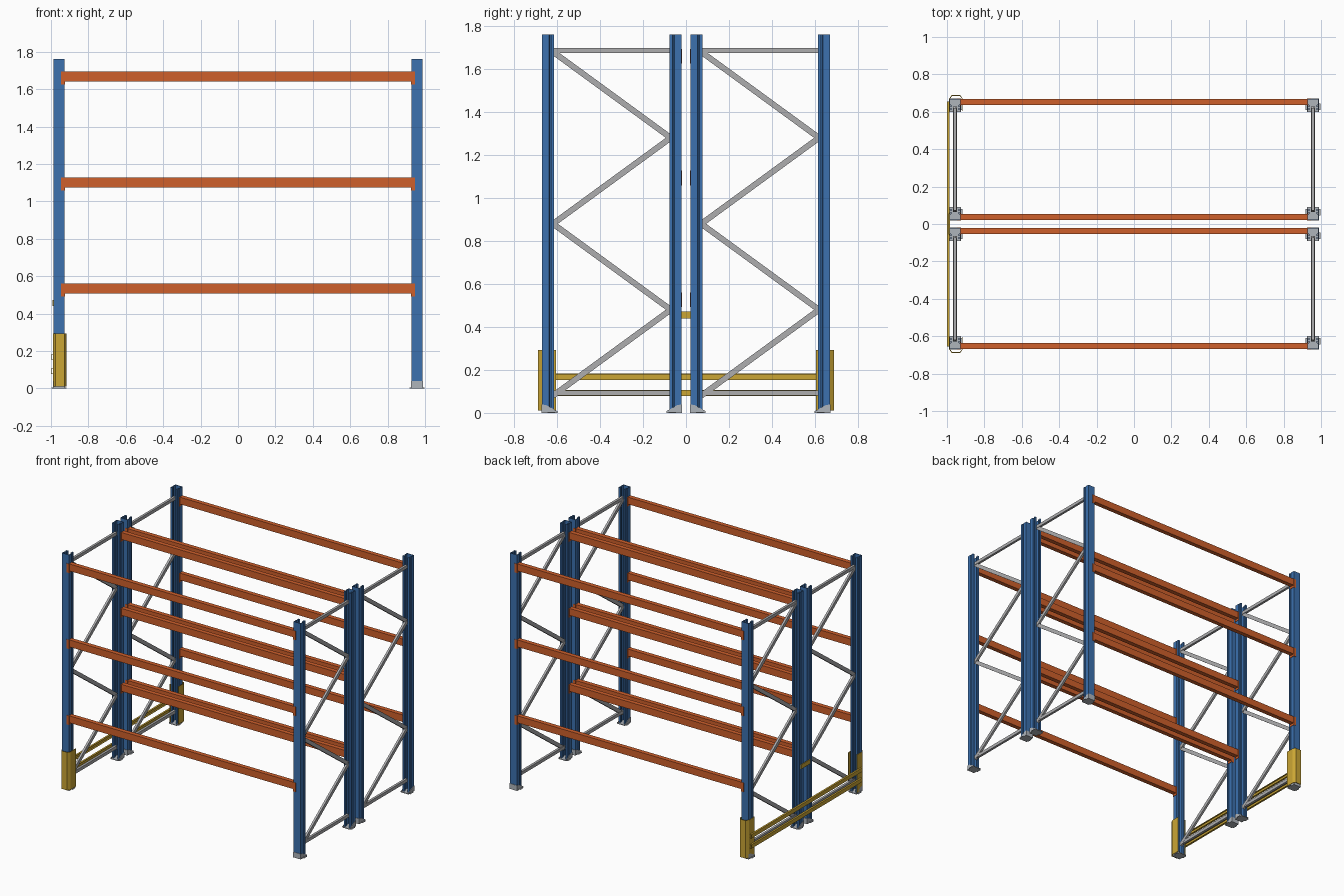
import bpy, bmesh, math
from mathutils import Vector

if "Cube" in bpy.data.objects:
    bpy.data.objects.remove(bpy.data.objects["Cube"])


def material(name, rgb):
    m = bpy.data.materials.new(name)
    m.diffuse_color = (*rgb, 1)
    m.use_nodes = True
    m.node_tree.nodes["Principled BSDF"].inputs["Base Color"].default_value = m.diffuse_color
    return m


BLUE = material("blue paint", (0.045, 0.165, 0.43))
ORANGE = material("orange paint", (0.62, 0.115, 0.024))
YELLOW = material("yellow paint", (0.60, 0.38, 0.035))
GREY = material("galvanised grey", (0.42, 0.42, 0.43))
STEEL = material("foot steel", (0.43, 0.46, 0.50))

PX = 0.957          # post centre in x
HEIGHT = 1.76


def finish(name, bm, mat):
    bmesh.ops.recalc_face_normals(bm, faces=bm.faces)
    me = bpy.data.meshes.new(name)
    bm.to_mesh(me)
    bm.free()
    me.materials.append(mat)
    ob = bpy.data.objects.new(name, me)
    bpy.context.collection.objects.link(ob)
    return ob


def box(name, lo, hi, mat):
    bm = bmesh.new()
    bmesh.ops.create_cube(bm, size=1)
    for v in bm.verts:
        v.co = Vector([lo[i] + (v.co[i] + 0.5) * (hi[i] - lo[i]) for i in range(3)])
    return finish(name, bm, mat)


def sheet(name, pts, sweep, wall, mat):
    """Open folded sheet: 3D section points swept along a vector, given thickness."""
    bm = bmesh.new()
    a = [bm.verts.new(p) for p in pts]
    b = [bm.verts.new(Vector(p) + Vector(sweep)) for p in pts]
    for i in range(len(pts) - 1):
        bm.faces.new((a[i], a[i + 1], b[i + 1], b[i]))
    ob = finish(name, bm, mat)
    mod = ob.modifiers.new("wall", "SOLIDIFY")
    mod.thickness = wall
    mod.offset = 0
    mod.use_even_offset = True
    return ob


def plate(name, pts, sweep, mat):
    """Solid plate: closed outline pushed along a vector."""
    bm = bmesh.new()
    f = bm.faces.new([bm.verts.new(p) for p in pts])
    r = bmesh.ops.extrude_face_region(bm, geom=[f])
    bmesh.ops.translate(bm, vec=sweep, verts=[g for g in r["geom"] if isinstance(g, bmesh.types.BMVert)])
    return finish(name, bm, mat)


def bar(name, x, p, q, width, depth, mat):
    """Straight bar in the y-z plane from p to q."""
    p, q = Vector(p), Vector(q)
    d = (q - p).normalized()
    n = Vector((-d.y, d.x)) * width / 2
    pts = [(x - depth / 2, c.x, c.y) for c in (p + n, q + n, q - n, p - n)]
    return plate(name, pts, (depth, 0, 0), mat)


# Folded post section: (half width, depth behind the face)
POST = [(0.015, 0.054), (0.0275, 0.054), (0.0275, 0.043), (0.019, 0.041),
        (0.019, 0.034), (0.0275, 0.031), (0.0275, 0.0015)]


def post(x, y, s):
    """Post and foot; y is the face, s points into the frame."""
    half = [(w, d) for w, d in POST]
    sec = half + [(-w, d) for w, d in reversed(half)]
    sheet("post", [(x + w, y + s * d, 0.005) for w, d in sec], (0, 0, HEIGHT - 0.005), 0.003, BLUE)
    # base plate with anchor ears
    def span(a, b):
        return sorted((y + s * a, y + s * b))
    y0, y1 = span(-0.003, 0.07)
    box("foot_plate", (x - 0.032, y0, 0), (x + 0.032, y1, 0.005), STEEL)
    y0, y1 = span(0.025, 0.06)
    box("foot_ears", (x - 0.04, y0, 0), (x + 0.04, y1, 0.004), STEEL)
    y0, y1 = span(-0.003, 0.0)
    box("foot_front", (x - 0.031, y0, 0), (x + 0.031, y1, 0.04), STEEL)
    for e in (-1, 1):
        pts = [(x + e * 0.028, y + s * d, z) for d, z in
               ((-0.003, 0.0), (0.07, 0.0), (0.07, 0.008), (0.02, 0.036), (-0.003, 0.04))]
        plate("foot_gusset", pts, (e * 0.003, 0, 0), STEEL)


# Upright frames: two posts, two horizontals and a zigzag of diagonals
for x in (-PX, PX):
    for y0, y1 in ((-0.669, -0.021), (0.021, 0.669)):
        post(x, y0, 1)
        post(x, y1, -1)
        a, b = y0 + 0.05, y1 - 0.05
        for z in (0.092, 1.687):
            bar("frame_horizontal", x, (a, z), (b, z), 0.024, 0.018, GREY)
        for i in range(4):
            p, q = (a, 0.08 + 0.4 * i), (b, 0.48 + 0.4 * i)
            if i % 2:
                p, q = (b, p[1]), (a, q[1])
            bar("frame_diagonal", x + 0.002 * (-1) ** i, p, q, 0.027, 0.016, GREY)

# Shelf beams with end connectors
for face, s in ((-0.671, 1), (-0.019, -1), (0.019, 1), (0.671, -1)):
    for z in (0.56, 1.127, 1.694):
        y0, y1 = sorted((face + s * 0.002, face + s * 0.035))
        box("shelf_beam", (-0.929, y0, z - 0.052), (0.929, y1, z), ORANGE)
        for e in (-1, 1):
            y0, y1 = sorted((face, face + s * 0.003))
            x0, x1 = sorted((e * 0.925, e * 0.946))
            box("beam_connector", (x0, y0, z - 0.068), (x1, y1, z), ORANGE)
            y0, y1 = sorted((face, face + s * 0.04))
            x0, x1 = sorted((e * 0.925, e * 0.929))
            box("connector_return", (x0, y0, z - 0.068), (x1, y1, z), ORANGE)

# Yellow post guards on the left outer corners
GUARD = [(0.034, 0.065), (0.034, 0.0), (0.022, -0.018)]
for s in (-1, 1):
    sec = GUARD + [(-w, d) for w, d in reversed(GUARD)]
    sheet("post_guard", [(-0.952 + w, s * (0.669 - d), 0.01) for w, d in sec],
          (0, 0, 0.283), 0.004, YELLOW)

# Yellow end rails, open channels facing the frame
for z in (0.092, 0.168):
    pts = [(x, -0.655, z + h) for x, h in
           ((-0.986, 0.013), (-0.9985, 0.013), (-0.9985, -0.013), (-0.986, -0.013))]
    sheet("end_rail", pts, (0, 1.31, 0), 0.003, YELLOW)

# Spacer joining the two inner posts
box("row_spacer", (-0.992, -0.055, 0.44), (-0.984, 0.055, 0.472), YELLOW)
